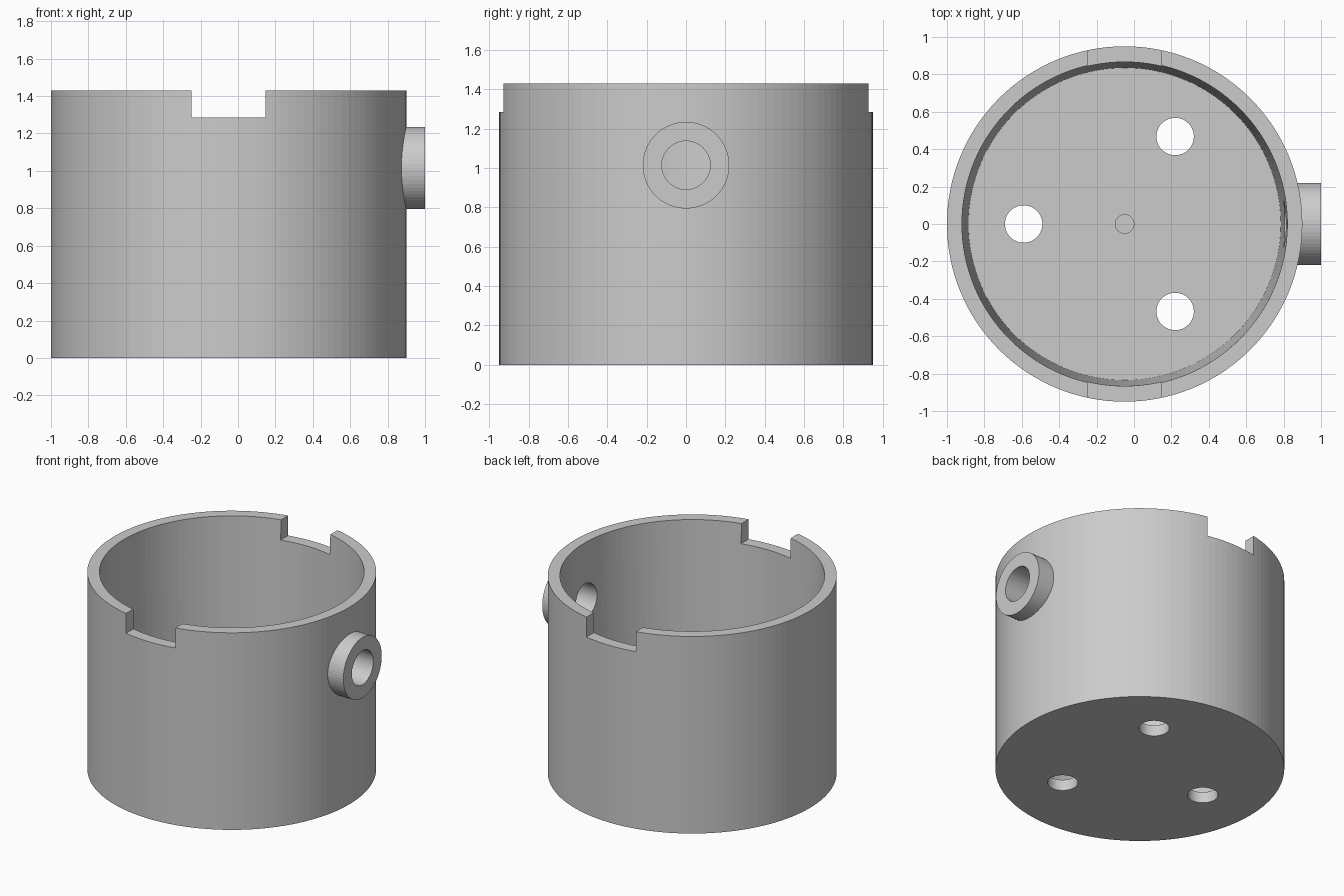
import bpy, math
from mathutils import Matrix

default = bpy.data.objects.get("Cube")
if default:
    bpy.data.objects.remove(default, do_unlink=True)

CX = -0.05            # cup axis
R, H = 0.95, 1.43     # outer radius and height
FLOOR = 0.08          # floor thickness
PORT_Z = 1.015        # side port height

grey = bpy.data.materials.new("plain grey")
grey.use_nodes = True
colour = (0.6, 0.6, 0.6, 1)
grey.diffuse_color = colour
grey.node_tree.nodes["Principled BSDF"].inputs["Base Color"].default_value = colour


def cone(name, x, y, z0, z1, r0, r1, sides):
    bpy.ops.mesh.primitive_cone_add(vertices=sides, radius1=r0, radius2=r1,
                                    depth=z1 - z0, location=(x, y, (z0 + z1) / 2))
    bpy.context.object.name = name
    return bpy.context.object


def rod_x(name, x0, x1, r, sides=64):
    bpy.ops.mesh.primitive_cylinder_add(vertices=sides, radius=r, depth=x1 - x0,
                                        location=((x0 + x1) / 2, 0, PORT_Z),
                                        rotation=(0, math.pi / 2, 0))
    bpy.context.object.name = name
    return bpy.context.object


# Outer cup body and side port collar
body = cone("cup_body", CX, 0, 0, H, R, R, 128)
body.data.materials.append(grey)
collar = rod_x("port_collar_helper", 0.84, 1.0, 0.22)
collar.data.materials.append(grey)
tools = [(collar, 'UNION')]

# Tapered cavity, extended past the rim at the same slope
slope = (0.87 - 0.835) / (H - FLOOR)
top = H + 0.2
tools.append((cone("cavity_cutter", CX, 0, FLOOR, top, 0.835,
                   0.835 + slope * (top - FLOOR), 128), 'DIFFERENCE'))

# Port bore
tools.append((rod_x("bore_cutter", 0.5, 1.2, 0.123), 'DIFFERENCE'))

# Rim notches at front and back
bpy.ops.mesh.primitive_cube_add(size=1, location=(CX, 0, 1.285 + 0.25))
notch = bpy.context.object
notch.name = "notch_cutter"
notch.scale = (0.396, 3, 0.5)
tools.append((notch, 'DIFFERENCE'))

# Three drain holes and a shallow centre mark in the floor
for i in range(3):
    a = math.radians(60 + 120 * i)
    tools.append((cone(f"drain_cutter_{i + 1}", CX + 0.54 * math.cos(a),
                       0.54 * math.sin(a), -0.2, 0.3, 0.1, 0.1, 48), 'DIFFERENCE'))
tools.append((cone("centre_mark_cutter", CX, 0, FLOOR - 0.03, 0.3, 0.05, 0.05, 32),
              'DIFFERENCE'))

# Apply the booleans in order and drop the helpers
bpy.context.view_layer.objects.active = body
for tool, op in tools:
    tool.hide_render = True
    mod = body.modifiers.new(tool.name, 'BOOLEAN')
    mod.operation, mod.object, mod.solver = op, tool, 'EXACT'
    bpy.ops.object.modifier_apply(modifier=mod.name)
for tool, op in tools:
    bpy.data.objects.remove(tool, do_unlink=True)
